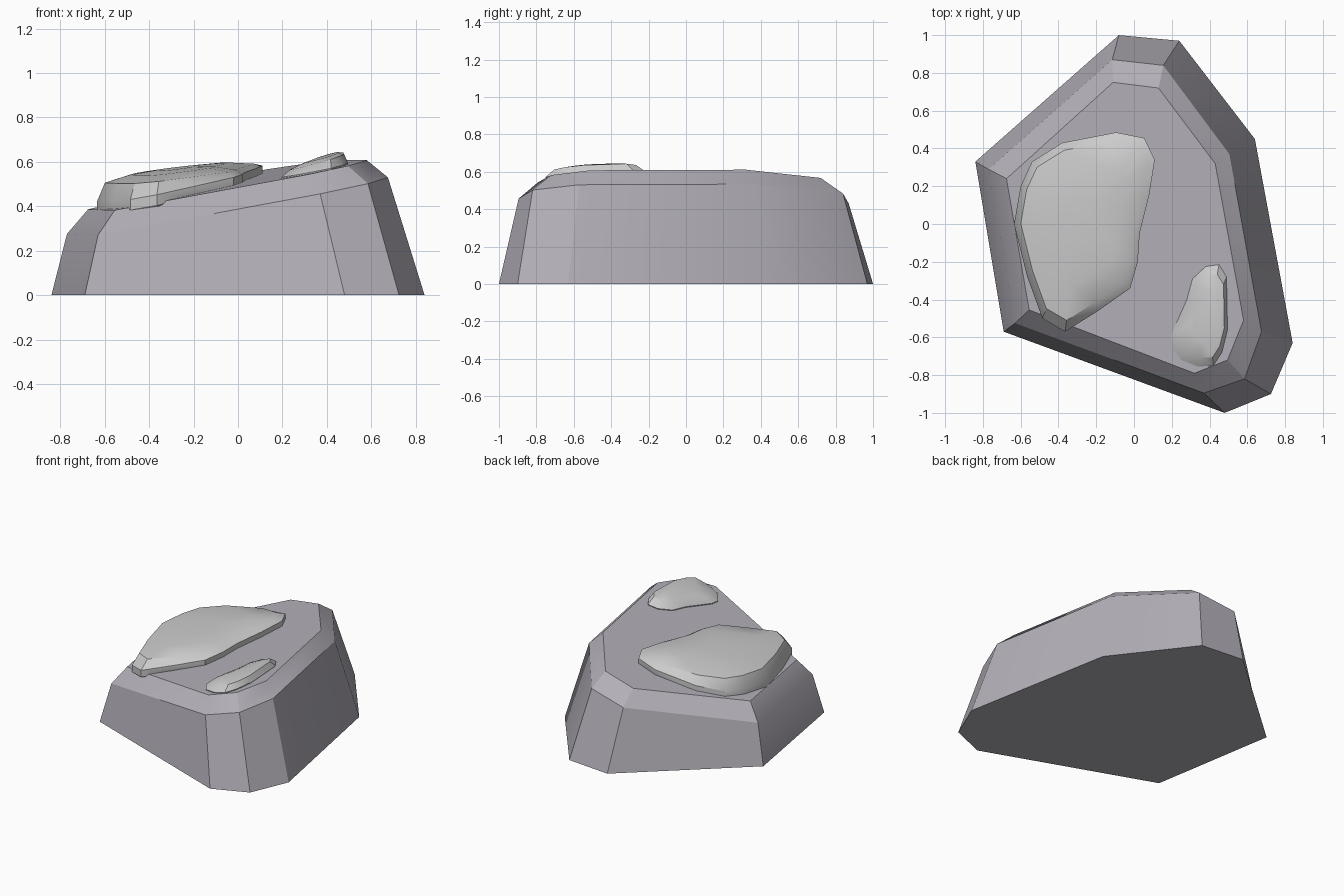
import bpy, bmesh

if "Cube" in bpy.data.objects:
    bpy.data.objects.remove(bpy.data.objects["Cube"])


def material(name, colour):
    m = bpy.data.materials.new(name)
    m.diffuse_color = (*colour, 1)
    m.use_nodes = True
    m.node_tree.nodes["Principled BSDF"].inputs["Base Color"].default_value = m.diffuse_color
    return m


def loft(name, rings, mat):
    """Skin a stack of equal-length rings and cap both ends."""
    bm = bmesh.new()
    loops = [[bm.verts.new(p) for p in ring] for ring in rings]
    n = len(loops[0])
    for lo, hi in zip(loops, loops[1:]):
        for i in range(n):
            j = (i + 1) % n
            bm.faces.new((lo[i], lo[j], hi[j], hi[i]))
    bm.faces.new(loops[0][::-1])
    bm.faces.new(loops[-1])
    bmesh.ops.recalc_face_normals(bm, faces=bm.faces)
    me = bpy.data.meshes.new(name)
    bm.to_mesh(me)
    bm.free()
    me.materials.append(mat)
    ob = bpy.data.objects.new(name, me)
    bpy.context.collection.objects.link(ob)
    bpy.ops.object.select_all(action='DESELECT')
    ob.select_set(True)
    bpy.context.view_layer.objects.active = ob
    bpy.ops.object.shade_smooth_by_angle(angle=0.5)
    return ob


def tilted(points, height):
    """Lay an outline on the rock's sloping plane at a given centre height."""
    return [(x, y, height + 0.2 * x + 0.04 * y) for x, y in points]


TOP = 0.512
rock = material("rock", (0.45, 0.43, 0.48))
snow = material("snow", (0.66, 0.68, 0.68))

# Rock: footprint, sloping shoulder, bevelled sloping top
foot = [(-.84, .33), (-.69, -.57), (.48, -1), (.725, -.90),
        (.84, -.63), (.64, .45), (.24, .97), (-.08, 1)]
shoulder = [(-.77, .29), (-.63, -.525), (.37, -.895), (.585, -.82),
            (.675, -.57), (.505, .37), (.155, .84), (-.115, .87)]
crown = [(-.675, .24), (-.555, -.455), (.32, -.79), (.495, -.72),
         (.58, -.51), (.43, .32), (.13, .72), (-.11, .75)]
loft("rock", [[(x, y, 0) for x, y in foot],
              tilted(shoulder, 0.418), tilted(crown, TOP)], rock)


def patch(name, outline, centre, layers, lean):
    """Snow cap: layers of (scale, height); lean tips the dome along x."""
    cx, cy = centre
    rings = []
    for scale, h in layers:
        ring = [(cx + (x - cx) * scale, cy + (y - cy) * scale) for x, y in outline]
        k = lean if scale < 1 else 0
        rings.append([(x, y, z + h + k * (x - cx)) for x, y, z in tilted(ring, TOP)])
    return loft(name, rings, snow)


# Large patch, overhanging the low edge of the rock
large = [(-.095, .485), (.055, .455), (.11, .34), (.08, .15), (.03, -.05),
         (.02, -.2), (-.02, -.34), (-.19, -.46), (-.365, -.57), (-.485, -.5),
         (-.565, -.28), (-.635, 0), (-.6, .2), (-.54, .33), (-.38, .43)]
patch("large_snow_patch", large, (-.28, .03),
      [(.97, -.025), (1, -.012), (1, .036), (.9, .085), (.6, .107), (.25, .115)], -.09)

# Small patch, crest close to its right-hand edge
small = [(.38, -.225), (.45, -.215), (.49, -.28), (.495, -.56), (.465, -.68),
         (.42, -.75), (.34, -.755), (.25, -.72), (.195, -.64), (.2, -.58),
         (.28, -.4), (.31, -.29)]
patch("small_snow_patch", small, (.4, -.5),
      [(.97, -.02), (1, .006), (.82, .043), (.5, .055)], .08)
